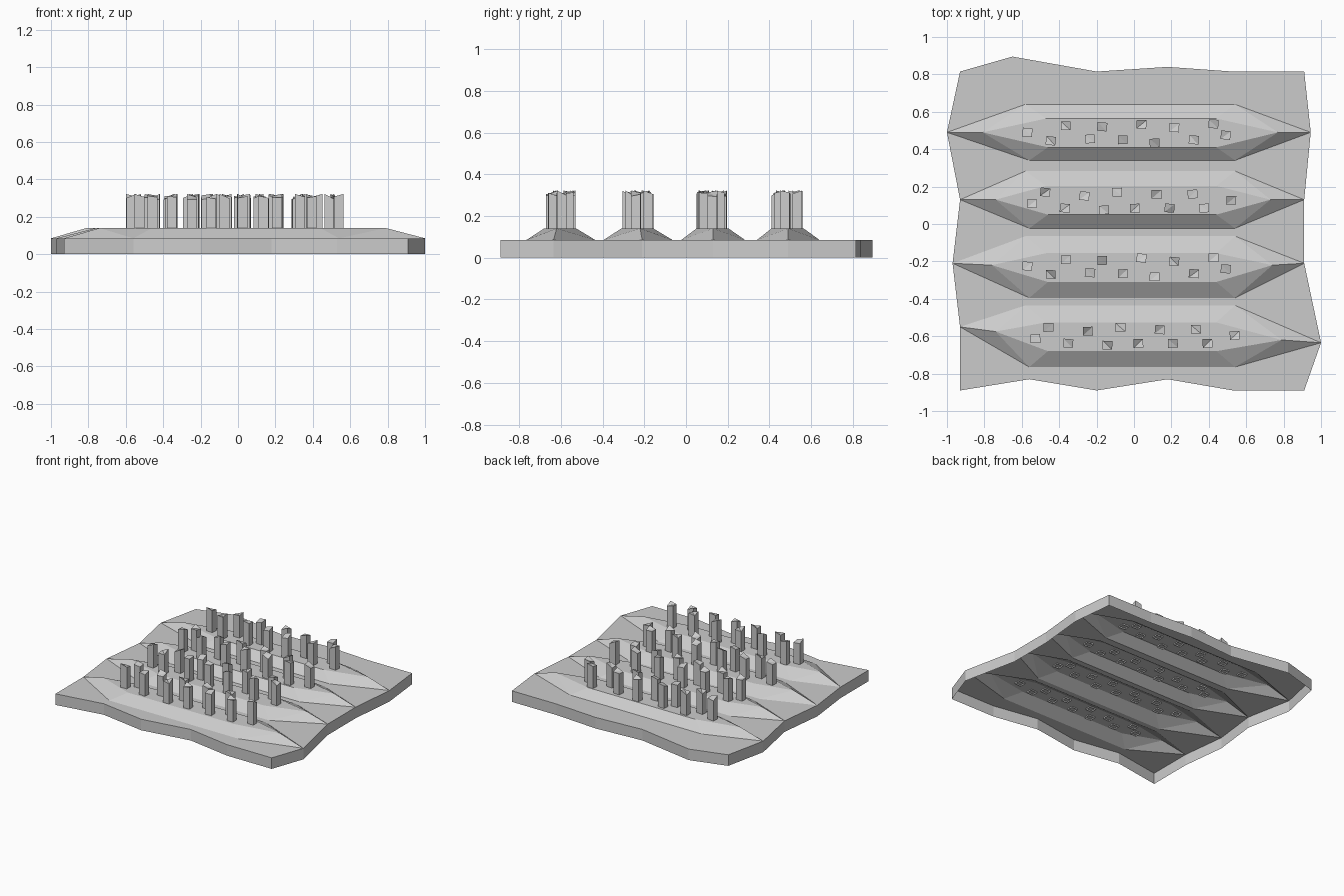
import bpy, bmesh, random
from math import radians
from mathutils import Vector, Matrix

if "Cube" in bpy.data.objects:
    bpy.data.objects.remove(bpy.data.objects["Cube"])

random.seed(4)
GROUND, RIDGE, TOP = 0.085, 0.14, 0.315


def finish(bm, name):
    mesh = bpy.data.meshes.new(name)
    bm.to_mesh(mesh)
    bm.free()
    obj = bpy.data.objects.new(name, mesh)
    bpy.context.collection.objects.link(obj)
    return obj


# Field edge: front edge left to right, back edge right to left
front = [(-.93, -.89), (-.56, -.83), (-.20, -.89), (.18, -.83), (.53, -.89), (.91, -.89)]
back = [(.91, .815), (.53, .815), (.18, .84), (-.20, .815), (-.65, .895), (-.93, .815)]

# Rows front to back: left tip, right tip, left crest x, right crest x, centre y, half width
rows = [
    ((-.93, -.55), (1.0, -.635), (-.74, -.575), (.79, -.62), -.60, .165),
    ((-.97, -.21), (.91, -.21), (-.76, -.22), (.74, -.22), -.23, .165),
    ((-.93, .13), (.91, .13), (-.74, .13), (.73, .13), .13, .153),
    ((-1.0, .49), (.945, .49), (-.81, .49), (.77, .49), .49, .15),
]

# Soil sheet: flat strips, raised planting ridges and a skirt, open underneath
bm = bmesh.new()


def verts(points, z):
    return [bm.verts.new((x, y, z)) for x, y in points]


def up_face(vs):
    f = bm.faces.new(vs)
    f.normal_update()
    if f.normal.z < 0:
        f.normal_flip()


front_v, back_v = verts(front, GROUND), verts(back, GROUND)
near_edge = front_v
left_tips, right_tips = [], []
for lt, rt, lc, rc, cy, hw in rows:
    tl, tr = verts([lt, rt], GROUND)
    near = verts([(-.56, cy - hw), (.54, cy - hw)], GROUND)
    far = verts([(-.58, cy + hw), (.54, cy + hw)], GROUND)
    cl, cr = verts([lc, rc], RIDGE)
    py = cy - .003
    cn = verts([(-.46, py - .077), (.44, py - .077)], RIDGE)
    cf = verts([(-.47, py + .077), (.44, py + .077)], RIDGE)
    up_face(near_edge + [tr] + near[::-1] + [tl])
    for base, crest in ((near, cn), (far, cf)):
        up_face([base[0], base[1], crest[1], crest[0]])
        for tip, ctip, i in ((tl, cl, 0), (tr, cr, 1)):
            up_face([tip, base[i], ctip])
            up_face([base[i], crest[i], ctip])
    up_face([cl] + cn + [cr] + cf[::-1])
    near_edge = [tl] + far + [tr]
    left_tips.append(tl)
    right_tips.append(tr)
up_face(near_edge + back_v)

rim = front_v + right_tips + back_v + left_tips[::-1]
foot = [bm.verts.new((v.co.x, v.co.y, 0)) for v in rim]
for i in range(len(rim)):
    j = (i + 1) % len(rim)
    bm.faces.new([foot[i], foot[j], rim[j], rim[i]])
bmesh.ops.triangulate(bm, faces=[f for f in bm.faces if len(f.verts) > 4])
finish(bm, "soil_field")

# Two planting patterns, each used on alternate ridges
pattern_a = [(-.57, .49), (-.445, .445), (-.365, .525), (-.235, .455), (-.17, .52), (-.06, .45),
             (.04, .533), (.11, .433), (.215, .515), (.32, .45), (.425, .535), (.49, .475)]
pattern_b = [(-.545, .11), (-.475, .17), (-.37, .085), (-.265, .15), (-.16, .075), (-.09, .17),
             (.005, .085), (.12, .158), (.19, .085), (.313, .16), (.375, .085), (.52, .127)]
plantings = [(pattern_a, 0, 0), (pattern_a, 0, -.715), (pattern_b, 0, 0), (pattern_b, .018, -.723)]

# Crop stalks: open-bottomed square stems with ragged tops, sunk into the ridge
for n, (pattern, dx, dy) in enumerate(plantings):
    bm = bmesh.new()
    for x, y in pattern:
        turn = Matrix.Rotation(radians(random.uniform(-7, 3)), 3, 'Z')
        peak = random.randrange(4)
        low, high = [], []
        for k, (sx, sy) in enumerate(((-1, -1), (1, -1), (1, 1), (-1, 1))):
            p = turn @ Vector((sx * .026, sy * .023, 0)) + Vector((x + dx, y + dy, 0))
            z = .322 if k == peak else random.uniform(.292, TOP)
            low.append(bm.verts.new((p.x, p.y, RIDGE - .01)))
            high.append(bm.verts.new((p.x, p.y, z)))
        for k in range(4):
            j = (k + 1) % 4
            bm.faces.new([low[k], low[j], high[j], high[k]])
        h = high[1:] + high[:1] if peak % 2 == 0 else high
        bm.faces.new(h[:3])
        bm.faces.new([h[0], h[2], h[3]])
    finish(bm, f"crop_row_{n + 1}")
